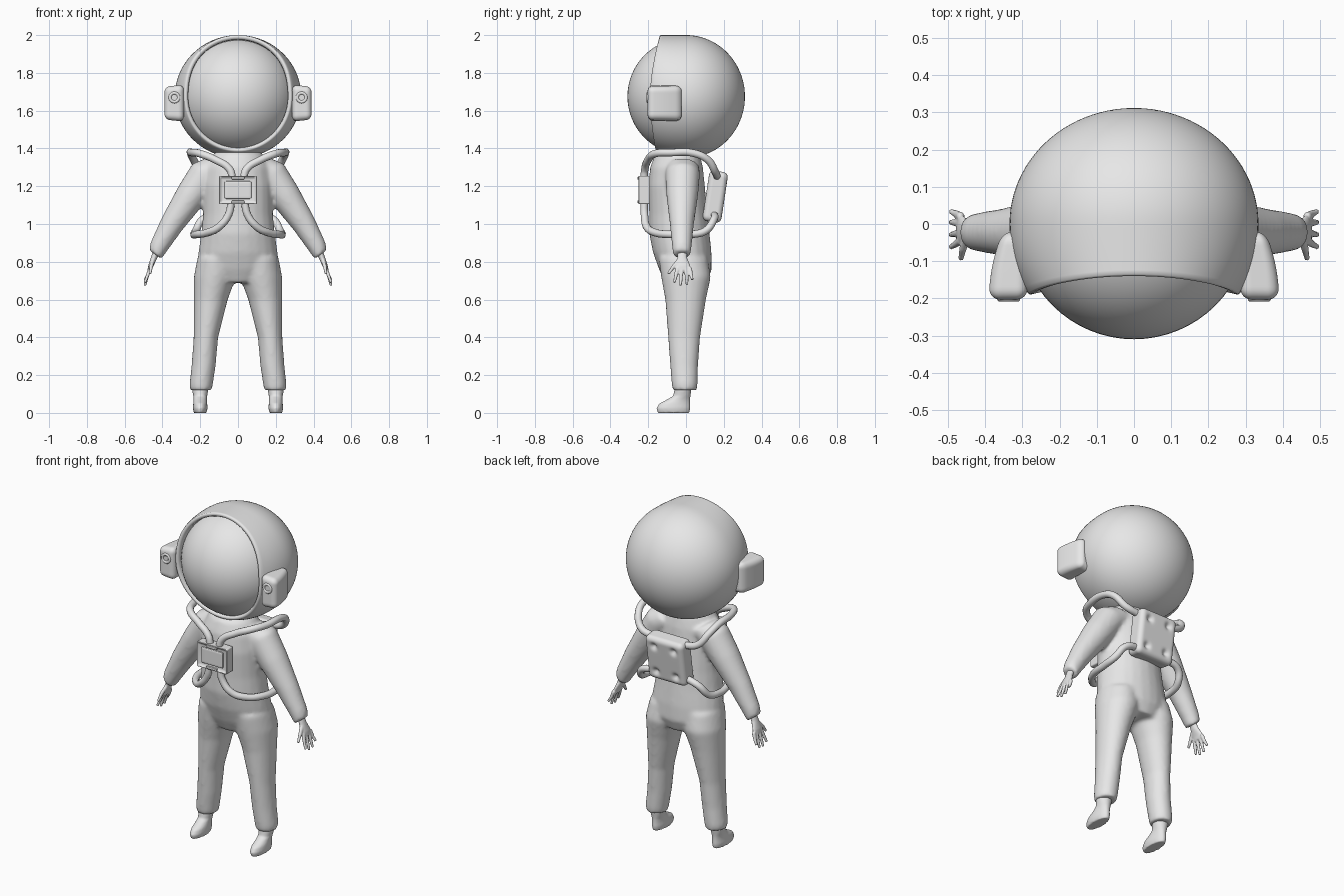
import bpy, bmesh
from math import sin, cos, pi, sqrt, exp
from mathutils import Vector, Matrix

default = bpy.data.objects.get("Cube")
if default:
    bpy.data.objects.remove(default, do_unlink=True)

grey = bpy.data.materials.new("plain_grey")
grey.use_nodes = True
grey.diffuse_color = (0.8, 0.8, 0.8, 1)
grey.node_tree.nodes["Principled BSDF"].inputs["Base Color"].default_value = (0.8, 0.8, 0.8, 1)

SIDES = (("left", 1), ("right", -1))


def finish(name, bm, sharp=0.8):
    """Turn a bmesh into a smooth shaded object."""
    bmesh.ops.recalc_face_normals(bm, faces=bm.faces[:])
    mesh = bpy.data.meshes.new(name)
    bm.to_mesh(mesh)
    bm.free()
    mesh.shade_smooth()
    mesh.set_sharp_from_angle(angle=sharp)
    mesh.materials.append(grey)
    ob = bpy.data.objects.new(name, mesh)
    bpy.context.scene.collection.objects.link(ob)
    return ob


def skin(bm, rings):
    """Bridge rings of points and cap both ends."""
    loops = [[bm.verts.new(p) for p in ring] for ring in rings]
    n = len(loops[0])
    for a, b in zip(loops, loops[1:]):
        for i in range(n):
            j = (i + 1) % n
            bm.faces.new((a[i], a[j], b[j], b[i]))
    bm.faces.new(loops[0])
    bm.faces.new(loops[-1])


def loft(bm, stations, axis=None, side=1, seg=24):
    """Stations are (x, y, z, radius across, radius along y)."""
    pts = [Vector(s[:3]) for s in stations]
    t = Vector(axis) if axis else (pts[-1] - pts[0]).normalized()
    u = Vector((0, 1, 0)).cross(t).normalized()
    v = t.cross(u)
    rings = []
    for c, s in zip(pts, stations):
        ring = [c + u * s[3] * cos(2 * pi * i / seg) + v * s[4] * sin(2 * pi * i / seg)
                for i in range(seg)]
        rings.append([(p.x * side, p.y, p.z) for p in ring])
    skin(bm, rings)


def melt(ob, voxel, steps):
    """Fuse overlapping volumes into one soft skin."""
    m = ob.modifiers.new("fuse", "REMESH")
    m.mode = "VOXEL"
    m.voxel_size = voxel
    m.use_smooth_shade = True
    m = ob.modifiers.new("soften", "SMOOTH")
    m.factor = 0.5
    m.iterations = steps


def rounded_box(name, centre, half, radius, warp=None, tilt=0, cuts=20, side=1):
    bm = bmesh.new()
    bmesh.ops.create_cube(bm, size=2)
    bmesh.ops.subdivide_edges(bm, edges=bm.edges[:], cuts=cuts, use_grid_fill=True)
    for v in bm.verts:
        p = Vector([c * h for c, h in zip(v.co, half)])
        core = Vector([max(-(h - radius), min(h - radius, c)) for c, h in zip(p, half)])
        p = core + (p - core).normalized() * radius
        v.co = warp(p) if warp else p
    bmesh.ops.transform(bm, matrix=Matrix.Translation(centre) @ Matrix.Rotation(tilt, 4, "X"),
                        verts=bm.verts[:])
    if side < 0:
        bmesh.ops.scale(bm, vec=(-1, 1, 1), verts=bm.verts[:])
    return finish(name, bm)


# Suit: torso, legs and arms fused together
UP = (0, 0, 1)
bm = bmesh.new()
loft(bm, [(0, yc, z, rx, ry) for z, rx, yc, ry in (
    (1.41, .09, -.03, .08), (1.365, .135, -.045, .12), (1.3, .17, -.05, .14),
    (1.2, .183, -.05, .15), (1.05, .185, -.04, .155), (.95, .195, -.035, .16),
    (.85, .21, -.02, .155), (.76, .21, -.003, .14), (.69, .13, 0, .11))], UP)
for name, s in SIDES:
    loft(bm, [(x, yc, z, rx, ry) for z, x, rx, yc, ry in (
        (.82, .11, .105, -.015, .13), (.72, .122, .112, 0, .132), (.6, .144, .09, -.002, .108),
        (.4, .17, .065, -.01, .085), (.25, .182, .064, -.01, .074),
        (.15, .195, .062, -.007, .069), (.12, .196, .058, -.007, .064))], UP, s)
    loft(bm, [(.1, -.02, 1.3, .085, .09), (.17, -.018, 1.265, .09, .092),
              (.25, -.02, 1.15, .082, .084), (.35, -.022, 1.0, .064, .064),
              (.42, -.022, .88, .05, .052), (.438, -.022, .838, .042, .046)], None, s)
melt(finish("suit", bm), .011, 8)

# Feet
for name, s in SIDES:
    bm = bmesh.new()
    loft(bm, [(.2, yc, z, rx, ry) for z, rx, yc, ry in (
        (0, .034, -.066, .084), (.025, .039, -.067, .09), (.05, .037, -.06, .082),
        (.07, .035, -.04, .062), (.09, .037, -.022, .046), (.12, .043, -.017, .045),
        (.17, .043, -.015, .043))], UP, s)
    melt(finish(name + "_foot", bm), .006, 4)

# Hands with four fingers and a thumb
for name, s in SIDES:
    bm = bmesh.new()
    loft(bm, [(.425, -.02, .87, .019, .024), (.445, -.02, .82, .016, .026),
              (.463, -.016, .775, .013, .04), (.469, -.014, .752, .011, .039)], None, s)
    for y0, y1, z1 in ((-.044, -.062, .69), (-.022, -.029, .674),
                       (.001, .005, .678), (.02, .034, .705)):
        loft(bm, [(.465, y0, .768, .011, .012), (.478, (y0 + y1) / 2, .73, .009, .01),
                  (.493, y1, z1, .007, .007)], None, s, 12)
    loft(bm, [(.448, -.028, .815, .012, .014), (.46, -.066, .775, .01, .011),
              (.466, -.095, .735, .007, .007)], None, s, 12)
    melt(finish(name + "_hand", bm), .004, 3)

# Visor ball
HEAD = 1.675
bm = bmesh.new()
bmesh.ops.create_uvsphere(bm, u_segments=64, v_segments=32, radius=.31,
                          matrix=Matrix.Translation((0, 0, HEAD)))
finish("visor", bm)

# Helmet shell: round at the back, hooded at the top, with a rim round the opening
SEG = 96


def helmet_ring(kind, t):
    ring = []
    for i in range(SEG):
        a = 2 * pi * i / SEG
        top = max(0, cos(a)) ** 2
        low = max(0, -cos(a)) ** 2
        rim = -.185 + .05 * top + .03 * low
        if kind == "back":
            y, r = .312 * cos(t), .325 * sin(t)
        else:
            y = rim * min(t, 1)
            w = .25 + .75 * top
            r = .325 * (w + (1 - w) * sqrt(1 - (y / .312) ** 2))
        if kind == "rim":
            r -= .02
            y += t
        ring.append((1.03 * r * sin(a), y, HEAD + r * cos(a)))
    return ring


def rim_ring(inset, back):
    edge = helmet_ring("front", 1)
    return [(x * (1 - inset), y + back, HEAD + (z - HEAD) * (1 - inset)) for x, y, z in edge]


bm = bmesh.new()
skin(bm, [helmet_ring("back", .02 + (pi / 2 - .02) * k / 24) for k in range(25)]
     + [helmet_ring("front", k / 12) for k in range(1, 13)]
     + [rim_ring(.02, -.005), rim_ring(.055, -.003), rim_ring(.075, .008), rim_ring(.08, .05)])
finish("helmet", bm, 1.0)


# Ear pods, slimmer towards the back and outside, each with a round lamp
def pod_shape(p):
    back = (p.y + .09) / .18
    out = (p.x + .05) / .1
    return Vector((p.x - .035 * out * back ** 2, p.y, p.z * (1.02 - .1 * out)))


for name, s in SIDES:
    rounded_box(name + "_ear_pod", (.338, -.113, 1.64), (.052, .09, .095), .03,
                pod_shape, side=s)
    bm = bmesh.new()
    skin(bm, [[(s * (.337 + r * cos(2 * pi * i / 32)), y, 1.67 + r * sin(2 * pi * i / 32))
               for i in range(32)]
              for r, y in ((.031, -.19), (.031, -.204), (.027, -.208),
                           (.02, -.208), (.016, -.204), (.015, -.199))])
    finish(name + "_ear_lamp", bm, .9)

# Chest unit: framed case with a sunken panel
bm = bmesh.new()
bmesh.ops.create_cube(bm, size=1, matrix=Matrix.Translation((0, -.222, 1.18))
                      @ Matrix.Diagonal((.2, .064, .15, 1)))
front = min(bm.faces, key=lambda f: f.calc_center_median().y)
bmesh.ops.inset_region(bm, faces=[front], thickness=.02)
bmesh.ops.translate(bm, verts=front.verts[:], vec=(0, .014, 0))
case = finish("chest_case", bm)
bevel = case.modifiers.new("soft_edges", "BEVEL")
bevel.width = .007
bevel.segments = 3
rounded_box("chest_panel", (0, -.24, 1.18), (.071, .009, .047), .005, cuts=12)
for name, z in (("top", 1.243), ("bottom", 1.117)):
    rounded_box("chest_" + name + "_latch", (0, -.25, z), (.035, .007, .007), .004, cuts=8)


# Backpack with four dimples on its rear face
def dimple(p):
    if p.y > 0:
        d = (abs(p.x) - .065) ** 2 + (abs(p.z) - .08) ** 2
        p.y -= .018 * exp(-d / .0003)
    return p


rounded_box("backpack", (0, .155, 1.145), (.125, .05, .135), .028, dimple, -.15, 32)

# Hoses from the chest unit to the backpack, over the shoulders and round the waist
HOSES = {
    "shoulder_hose": ((.028, -.222, 1.24), (.045, -.218, 1.29), (.12, -.2, 1.34),
                      (.2, -.165, 1.372), (.243, -.08, 1.378), (.25, .04, 1.375),
                      (.235, .115, 1.34), (.19, .155, 1.275), (.1, .165, 1.25)),
    "waist_hose": ((.035, -.222, 1.12), (.05, -.22, 1.05), (.1, -.208, .985),
                   (.16, -.165, .955), (.218, -.08, .945), (.233, .03, .945),
                   (.223, .105, .965), (.185, .148, 1.025), (.1, .15, 1.05)),
}
for part, path in HOSES.items():
    for name, s in SIDES:
        curve = bpy.data.curves.new(name + "_" + part, "CURVE")
        curve.dimensions = "3D"
        curve.bevel_depth = .02
        curve.bevel_resolution = 4
        curve.resolution_u = 8
        curve.use_fill_caps = True
        spline = curve.splines.new("BEZIER")
        spline.bezier_points.add(len(path) - 1)
        for point, (x, y, z) in zip(spline.bezier_points, path):
            point.co = (s * x, y, z)
            point.handle_left_type = point.handle_right_type = "AUTO"
        curve.materials.append(grey)
        ob = bpy.data.objects.new(curve.name, curve)
        bpy.context.scene.collection.objects.link(ob)
